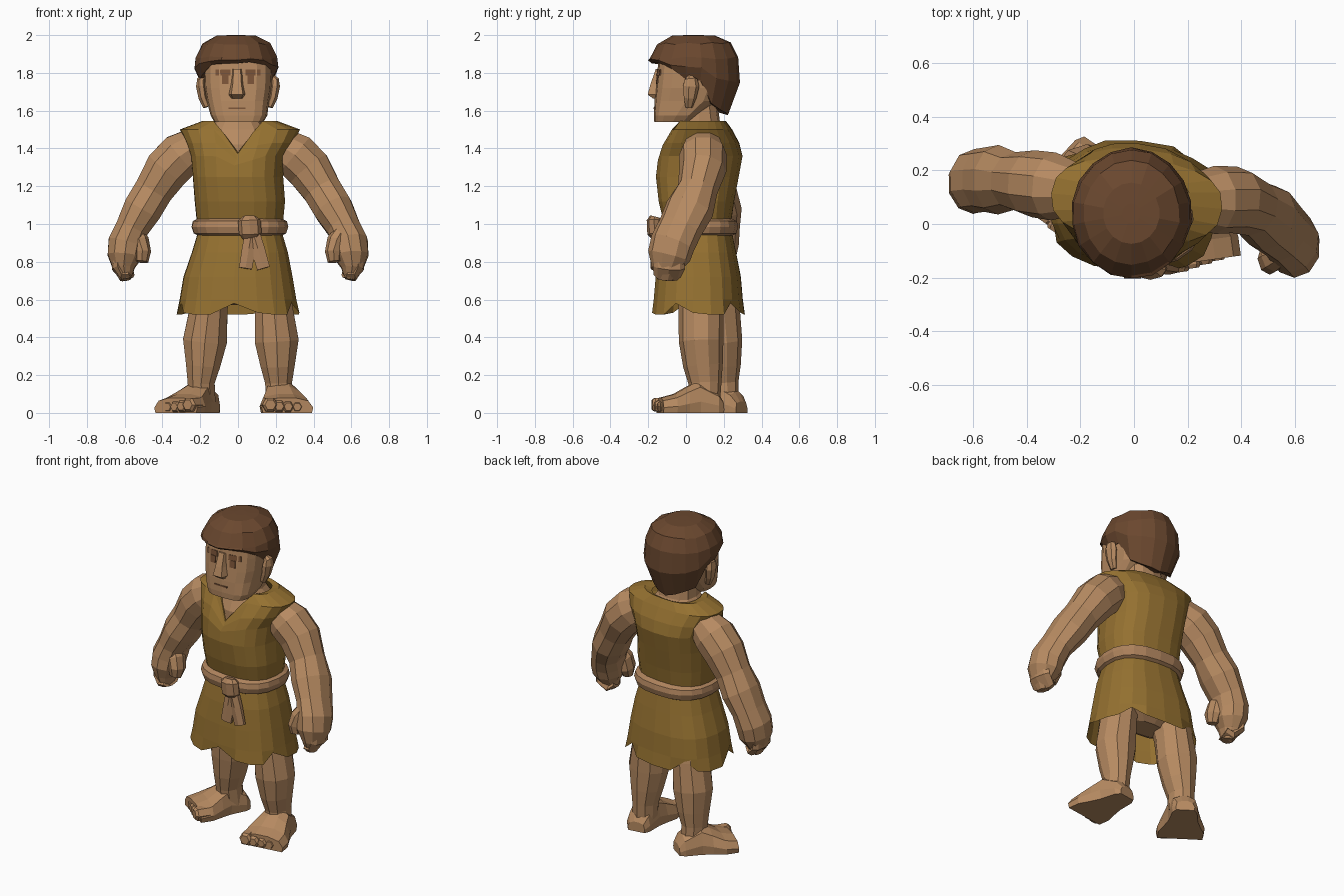
import bpy, bmesh, math, random
from mathutils import Vector
from mathutils.bvhtree import BVHTree

random.seed(4)
if "Cube" in bpy.data.objects:
    bpy.data.objects.remove(bpy.data.objects["Cube"])


def material(name, r, g, b):
    m = bpy.data.materials.new(name)
    m.use_nodes = True
    m.diffuse_color = (r, g, b, 1)
    m.node_tree.nodes["Principled BSDF"].inputs["Base Color"].default_value = (r, g, b, 1)
    return m


SKIN = material("tan skin", .47, .255, .12)
CLOTH = material("ochre cloth", .30, .165, .03)
HAIR = material("dark brown hair", .145, .064, .028)
ROPE = material("belt leather", .43, .23, .11)
LINE = material("face line brown", .20, .09, .04)
parts = []


def skin_rows(name, rows, mat, caps=True):
    """Join equal closed rings of points into one surface."""
    bm = bmesh.new()
    rings = [[bm.verts.new(p) for p in row] for row in rows]
    n = len(rings[0])
    for a, b in zip(rings, rings[1:]):
        for i in range(n):
            j = (i + 1) % n
            bm.faces.new((a[i], a[j], b[j], b[i]))
    if caps:
        bm.faces.new(rings[0][::-1])
        bm.faces.new(rings[-1])
    bmesh.ops.recalc_face_normals(bm, faces=bm.faces)
    me = bpy.data.meshes.new(name)
    bm.to_mesh(me)
    bm.free()
    me.materials.append(mat)
    ob = bpy.data.objects.new(name, me)
    bpy.context.collection.objects.link(ob)
    parts.append(ob)
    return ob


def ring(z, cx, cy, rx, ry, n=20, p=2.5, yaw=0.0):
    """Level rounded ring that starts at the front."""
    pts = []
    for i in range(n):
        a = 2 * math.pi * i / n - math.pi / 2
        c, s = math.cos(a), math.sin(a)
        x = rx * math.copysign(abs(c) ** (2 / p), c)
        y = ry * math.copysign(abs(s) ** (2 / p), s)
        pts.append(Vector((cx + x * math.cos(yaw) - y * math.sin(yaw),
                           cy + x * math.sin(yaw) + y * math.cos(yaw), z)))
    return pts


def tube(name, path, mat, n=8):
    """Limb through points (x, y, z, depth radius, width radius)."""
    c = [Vector(p[:3]) for p in path]
    rows = []
    for i, p in enumerate(path):
        t = (c[min(i + 1, len(c) - 1)] - c[max(i - 1, 0)]).normalized()
        a = Vector((0, 1, 0))
        a = (a - t * a.dot(t)).normalized()
        b = t.cross(a)
        rows.append([c[i] + a * p[3] * math.cos(k * math.tau / n)
                     + b * p[4] * math.sin(k * math.tau / n) for k in range(n)])
    return skin_rows(name, rows, mat)


# Tunic: ragged hem, waist, shoulder caps and split neckline
profile = [(.53, 0, .065, .32, .24), (.60, 0, .065, .31, .235), (.72, 0, .065, .29, .225),
           (.85, .01, .06, .255, .205), (.95, .01, .06, .225, .185), (1.02, .01, .06, .23, .18),
           (1.12, .01, .055, .24, .2), (1.25, 0, .06, .24, .22), (1.36, 0, .075, .25, .225),
           (1.43, .01, .08, .285, .2), (1.50, .01, .085, .32, .155), (1.545, .01, .085, .20, .125),
           (1.535, .01, .08, .15, .11)]
rows = [ring(*r, yaw=-.09) for r in profile]
for i, v in enumerate(rows[0]):
    v.z += (.05, 0, -.01, -.01)[i % 4]
    v.xy *= (.95, 1.02, 1.02, 1.02)[i % 4]
for row, z, y in zip(rows[-5:], (1.30, 1.335, 1.355, 1.37, 1.38), (-.148, -.138, -.132, -.127, -.12)):
    for v in row:
        if v.y < .03:
            w = max(0, 1 - abs(v.x) / .12)
            v.z += (z - v.z) * w
            v.y += (y - v.y) * w
skin_rows("tunic", rows, CLOTH, caps=False)

# Chest, neck and hips under the tunic
skin_rows("neck", [ring(*r, n=12) for r in (
    (1.28, 0, .08, .17, .165), (1.42, 0, .08, .17, .165), (1.50, 0, .075, .15, .125),
    (1.54, 0, .07, .12, .11), (1.68, 0, .06, .11, .10))], SKIN)
skin_rows("hips", [ring(*r, n=12) for r in (
    (.57, 0, .11, .12, .07), (.61, 0, .10, .21, .13), (.74, 0, .08, .22, .15))], SKIN)

# Belt with knot and hanging tails
skin_rows("belt", [ring(*r, yaw=-.08) for r in (
    (.935, .01, .06, .215, .18), (.95, .01, .06, .245, .207), (.985, .01, .06, .257, .217),
    (1.015, .01, .06, .25, .21), (1.03, .01, .06, .22, .18))], ROPE)
tube("belt_knot", [(.06, -.165, 1.04, .025, .035), (.06, -.17, 1.02, .038, .06),
                   (.065, -.165, .95, .04, .06), (.065, -.155, .92, .02, .04)], ROPE)
for tag, x in (("right", .04), ("left", .135)):
    tube("belt_tail_" + tag, [(.075, -.16, .97, .025, .04), ((x + .075) / 2, -.165, .87, .022, .042),
                              (x, -.172, .765, .016, .04)], ROPE, 6)

# Arms with clenched fists and thumbs
arm = [(.22, 1.42, .10), (.30, 1.365, .127), (.375, 1.29, .125), (.445, 1.18, .108),
       (.505, 1.08, .108), (.56, .98, .092), (.592, .90, .10), (.60, .83, .095),
       (.605, .765, .06), (.595, .705, .03)]
depth_ratio = (1, 1, 1, 1, 1.2, 1.3, 1.2, 1.2, 1.3, 1.4)
depths = {1: (.09, .09, .09, .06, .02, -.03, -.07, -.09, -.105, -.11),
          -1: (.13, .14, .15, .16, .165, .165, .16, .15, .14, .13)}
for s, tag in ((1, "left"), (-1, "right")):
    ys = depths[s]
    tube(tag + "_arm", [(s * x, y, z, r * q, r) for (x, z, r), y, q in zip(arm, ys, depth_ratio)],
         SKIN, 10)
    hand = ys[-3]
    tube(tag + "_curled_fingers", [
        (s * .64, hand, .83, .08, .03), (s * .635, hand, .77, .085, .035),
        (s * .60, hand - .01, .725, .075, .03), (s * .565, hand - .02, .74, .06, .025)], SKIN, 8)
    tube(tag + "_thumb", [(s * .555, hand - .01, .97, .05, .04), (s * .52, hand - .03, .91, .06, .05),
                          (s * .505, hand - .04, .85, .06, .045), (s * .51, hand - .05, .80, .035, .035)],
         SKIN, 8)

# Legs and broad bare feet
leg = [(.68, .12, .11), (.55, .12, .105), (.38, .118, .122), (.25, .105, .095),
       (.16, .088, .075), (.05, .08, .075)]
stance = {1: ((.17, .08), (.19, .08), (.205, .08), (.21, .09), (.215, .10), (.22, .10)),
          -1: ((-.145, .14), (-.155, .165), (-.175, .18), (-.185, .185), (-.195, .19), (-.19, .20))}
sole = [(-.95, 0), (-1, .35), (-.85, .85), (-.3, 1), (.3, 1), (.8, .8), (1, .35), (.95, 0)]
steps = [(0, .055, .06), (.03, .075, .11), (.13, .09, .17), (.19, .11, .14),
         (.26, .138, .1), (.335, .138, .08)]
for s, tag, heel, turn in ((1, "left", (.215, .195), .14), (-1, "right", (-.14, .295), -.6)):
    tube(tag + "_leg", [(x, y, z, a, b) for (z, a, b), (x, y) in zip(leg, stance[s])], SKIN, 10)
    d = Vector((math.sin(turn), -math.cos(turn), 0))
    out = Vector((-d.y, d.x, 0)) * s
    base = Vector((*heel, 0))
    up = Vector((0, 0, 1))
    skin_rows(tag + "_foot", [[base + d * t + out * (w * u) + up * (h * v) for u, v in sole]
                              for t, w, h in steps], SKIN)
    for k in range(5):
        r = (.042, .034, .032, .031, .03)[k]
        o = base + out * (-.095 + .049 * k)
        end = .365 - .008 * k
        tube(f"{tag}_toe_{k + 1}", [(*(o + d * t + up * (r + .001)), r * q, r * q)
                                    for t, q in ((.28, 1), (end - .015, 1), (end, .7))], SKIN, 6)

# Head, nose and ears
head = skin_rows("head", [ring(*r, n=16, p=3.2) for r in (
    (1.54, .005, -.07, .13, .098), (1.575, .005, -.05, .15, .12), (1.65, 0, 0, .165, .167),
    (1.72, 0, .02, .178, .18), (1.80, 0, .03, .182, .182), (1.88, 0, .03, .18, .175),
    (1.95, 0, .03, .12, .12))], SKIN)
skin_rows("nose", [[Vector((-.005 + x * w, y, z)) for x, y in ((-1, -.13), (-.6, f), (.6, f), (1, -.13))]
                   for z, w, f in ((1.665, .04, -.175), (1.685, .052, -.203),
                                   (1.74, .038, -.188), (1.82, .03, -.16))], SKIN)
for s, tag in ((1, "left"), (-1, "right")):
    tube(tag + "_ear", [(s * .165, .015, 1.62, .02, .02), (s * .185, .02, 1.67, .035, .025),
                        (s * .195, .025, 1.73, .045, .028), (s * .195, .025, 1.765, .035, .022),
                        (s * .18, .02, 1.78, .015, .015)], SKIN, 7)

# Brows, eyes and mouth laid on the face
face = BVHTree.FromPolygons([v.co for v in head.data.vertices],
                            [p.vertices[:] for p in head.data.polygons])


def plate(name, x0, x1, z0, z1):
    hits = [face.ray_cast(Vector((x, -1, z)), Vector((0, 1, 0)))[0]
            for x, z in ((x0, z0), (x1, z0), (x1, z1), (x0, z1))]
    skin_rows(name, [[h + Vector((0, o, 0)) for h in hits] for o in (.002, -.006)], LINE)


for s, tag in ((1, "left"), (-1, "right")):
    plate(tag + "_brow", s * .04, s * .118, 1.785, 1.818)
    plate(tag + "_eye", s * .05, s * .086, 1.742, 1.785)
plate("mouth", -.05, .04, 1.61, 1.618)

# Hair: cap whose lower edge drops from fringe to nape
edge = [(0, 1.855), (45, 1.85), (72, 1.765), (98, 1.77), (115, 1.64), (150, 1.60), (181, 1.575)]


def hairline(deg):
    for (a, za), (b, zb) in zip(edge, edge[1:]):
        if a <= deg <= b:
            return za + (zb - za) * (deg - a) / (b - a)


n = 18
rows = [[] for _ in range(8)]
for i in range(n):
    deg = 360 * i / n
    low = hairline(min(deg, 360 - deg))
    a = math.radians(deg)
    drop = (1.88 - low) / .3
    levels = [(.15, 2.0), (.47, 1.997), (.8, 1.955), (.97, 1.88), (1.0, 1.88 - (1.88 - low) * .45),
              (.93 - .18 * drop, low), (.7 - .08 * drop, low + .01), (.3, low + .03)]
    for row, (f, z) in zip(rows, levels):
        j = random.uniform(-.015, .015) if f > .75 else 0
        row.append(Vector((-.01 + .225 * (f + j) * math.sin(a),
                           .04 - .243 * (f + j) * math.cos(a), z + j * .5)))
skin_rows("hair", rows, HAIR)

# Soft shading that keeps hard edges
for ob in bpy.context.view_layer.objects:
    ob.select_set(ob in parts)
bpy.context.view_layer.objects.active = head
bpy.ops.object.shade_smooth_by_angle(angle=math.radians(62))
